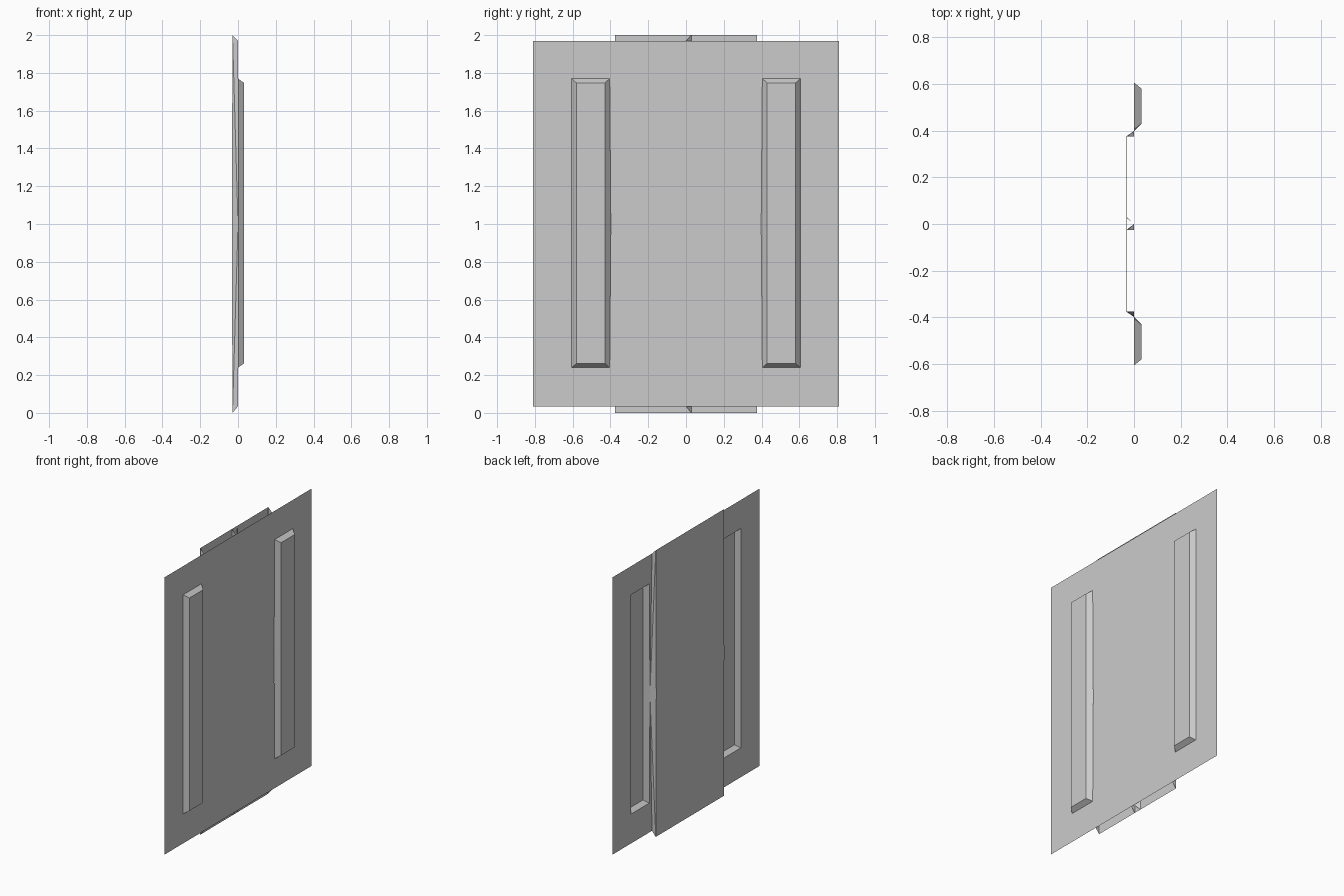
import bpy

if "Cube" in bpy.data.objects:
    bpy.data.objects.remove(bpy.data.objects["Cube"])

D = 0.031          # press depth of trays and backing plate
MID = 1.0          # height of the slight bulge


def make(name, verts, faces):
    mesh = bpy.data.meshes.new(name)
    mesh.from_pydata(verts, [], faces)
    mesh.update()
    obj = bpy.data.objects.new(name, mesh)
    bpy.context.collection.objects.link(obj)
    return obj


# Main sheet: a grid of cells with two tall openings left out
ys = [-0.81, -0.605, -0.404, 0.404, 0.605, 0.81]
zs = [0.035, 0.24, MID, 1.77, 1.97]
verts = []
for z in zs:
    for y in ys:
        inner = abs(y) == 0.404 and z == MID
        verts.append((0, y * 0.985 if inner else y, z))
n = len(ys)
faces = []
for r in range(len(zs) - 1):
    for c in range(n - 1):
        if c in (1, 3) and r in (1, 2):
            continue
        a = r * n + c
        faces.append((a, a + 1, a + n + 1, a + n))
make("main_sheet", verts, faces)


# Pressed trays filling the openings, bulging towards +x
def tray(name, s):
    rim = [(0.404, 0.24), (0.605, 0.24), (0.605, 1.77), (0.404, 1.77), (0.398, MID)]
    floor = [(0.43, 0.262), (0.58, 0.262), (0.58, 1.747), (0.43, 1.747), (0.43, MID)]
    v = [(0, s * y, z) for y, z in rim] + [(D + 0.001, s * y, z) for y, z in floor]
    f = [(i, (i + 1) % 5, (i + 1) % 5 + 5, i + 5) for i in range(5)]
    f.append((5, 6, 7, 8, 9))
    if s < 0:
        f = [q[::-1] for q in f]
    make(name, v, f)


for side, s in (("right", 1), ("left", -1)):
    tray("pressed_tray_" + side, s)

# Backing plate, slightly bowed at mid height
plate_rows = [(-D + 0.002, 0.0), (-D - 0.002, MID), (-D + 0.002, 2.0)]
verts = [(x, y, z) for x, z in plate_rows for y in (-0.375, 0.375)]
make("backing_plate", verts, [(0, 2, 3, 1), (2, 4, 5, 3)])


# Upright webs joining the plate to the sheet, with mitred ends
def web(name, y_plate, y_end, y_mid):
    v = [(x, y_plate, z) for x, z in plate_rows]
    v += [(0, y_end, 0.035), (0, y_mid, MID), (0, y_end, 1.97)]
    make(name, v, [(0, 1, 4), (0, 4, 3), (1, 2, 4), (2, 5, 4)])


web("side_web_right", 0.375, 0.375, 0.398)
web("side_web_left", -0.375, -0.375, -0.398)
web("centre_web_slanted", 0.028, 0.0, 0.0)
web("centre_web_straight", -0.026, -0.026, 0.0)
